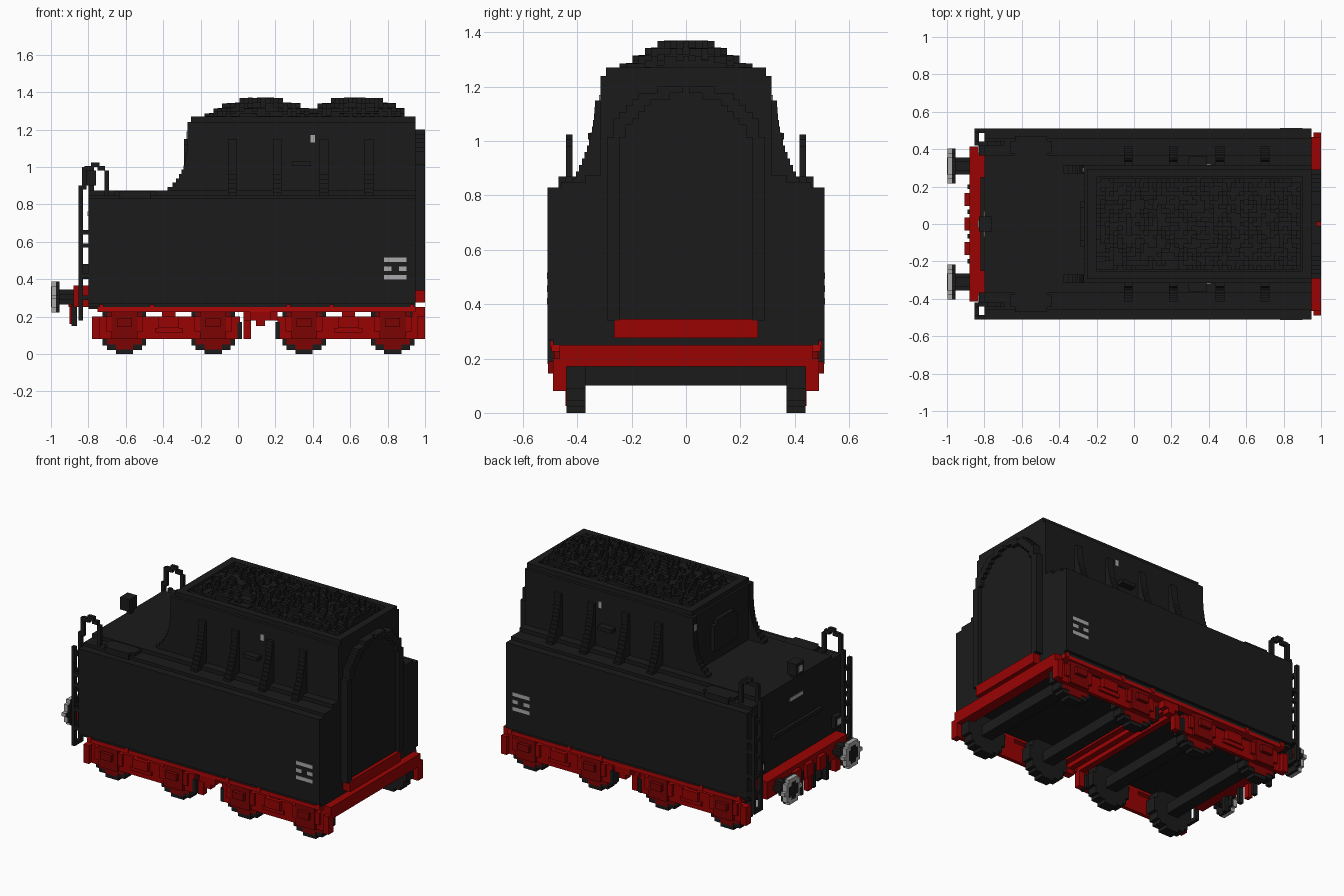
import bpy
import bmesh
import math
import random
from mathutils import Matrix, Vector

default_cube = bpy.data.objects.get("Cube")
if default_cube:
    bpy.data.objects.remove(default_cube)

STEP = 2 / 86  # size of one stair step
random.seed(4)


def make_material(name, colour):
    material = bpy.data.materials.new(name)
    material.use_nodes = True
    material.diffuse_color = (*colour, 1)
    shader = next(n for n in material.node_tree.nodes if n.type == "BSDF_PRINCIPLED")
    shader.inputs["Base Color"].default_value = (*colour, 1)
    shader.inputs["Roughness"].default_value = 0.8
    return material


BLACK = make_material("soot black", (0.011, 0.011, 0.011))
RED = make_material("frame red", (0.32, 0.001, 0.001))
BRIGHT_RED = make_material("bright red", (0.42, 0.002, 0.002))
DARK_RED = make_material("dark red", (0.2, 0.001, 0.001))
GREY = make_material("light grey", (0.4, 0.4, 0.4))


def box(x, y, z):
    """One block, given as three ranges."""
    return (x, y, z)


def around(centre, half):
    return (centre - half, centre + half)


def both_sides(blocks):
    """The blocks and their mirror images across y."""
    return blocks + [box(x, (-y[1], -y[0]), z) for x, y, z in blocks]


def build(name, material, blocks):
    """Join a list of blocks into one flat-shaded object."""
    bm = bmesh.new()
    for ranges in blocks:
        middle = Vector([(low + high) / 2 for low, high in ranges])
        size = [high - low for low, high in ranges]
        matrix = Matrix.Translation(middle) @ Matrix.Diagonal((*size, 1))
        bmesh.ops.create_cube(bm, size=1, matrix=matrix)
    mesh = bpy.data.meshes.new(name)
    bm.to_mesh(mesh)
    bm.free()
    mesh.materials.append(material)
    bpy.context.collection.objects.link(bpy.data.objects.new(name, mesh))


def rows(low, high):
    """Stair-step layers between two heights, with progress from 0 to 1."""
    count = max(1, round((high - low) / STEP))
    height = (high - low) / count
    for i in range(count):
        yield (low + i * height, low + (i + 1) * height), (i + 0.5) / count


def disc_rows(centre, radius):
    """Stepped circle: each layer's height range and half width."""
    for z, t in rows(centre - radius, centre + radius):
        half = radius * math.sqrt(1 - (2 * t - 1) ** 2)
        yield z, max(STEP, round(half / STEP) * STEP)


def arch_half(height, width, rise):
    """Half width of a round-topped outline, snapped to the stair steps."""
    bend = max(0, (height - 0.95) / rise)
    half = width * math.sqrt(max(0, 1 - bend ** 2))
    return max(0, (round(half / STEP - 0.5) + 0.5) * STEP)


# Water tank with a stepped shoulder
tank = (-0.8, 0.95)
build("water_tank", BLACK, [
    box(tank, around(0, 0.51), (0.27, 0.83)),
    box(tank, around(0, 0.46), (0.24, 0.85)),
    box(tank, around(0, 0.37), (0.83, 0.875))])
build("tank_lower_lip", BLACK, both_sides([box(tank, (0.45, 0.49), (0.25, 0.27))]))

# Coal bunker, rim and corner gussets
bunker = (-0.265, 0.95)
build("coal_bunker", BLACK, [box(bunker, around(0, 0.315), (0.85, 1.24))])
build("bunker_rim", BLACK, both_sides([box((-0.25, 0.95), (0.25, 0.295), (1.24, 1.27))])
      + [box(x, around(0, 0.25), (1.24, 1.27)) for x in ((-0.25, -0.2), (0.9, 0.95))])
build("bunker_gussets", BLACK, both_sides([
    box((-0.27 - 0.12 * (1 - t) ** 4, -0.2), (0.27, 0.315), z) for z, t in rows(0.87, 1.24)]))
build("bunker_door", BLACK, [box((-0.29, -0.26), around(0, 0.12), (0.95, 1.12)),
                             box((-0.29, -0.26), around(0, 0.09), (1.12, 1.15))])

# Tapered ribs down the bunker sides
ribs = []
for x in (-0.03, 0.21, 0.46, 0.7):
    ribs += [box(around(x, STEP), (0.3, 0.335 + 0.09 * (1 - t) ** 2), z)
             for z, t in rows(0.84, 1.15)]
build("bunker_ribs", BLACK, both_sides(ribs))
build("side_step", BLACK, both_sides([box(around(0.34, 0.05), (0.31, 0.36), (1.005, 1.03))]))

# Coal heaped in two mounds
coal = []
for i in range(47):
    for j in range(-10, 11):
        x, y = -0.19 + i * STEP, j * STEP
        across = max(0, 1 - (y / 0.25) ** 2)
        mound = max(max(0, 1 - ((x - c) / 0.32) ** 2) for c in (0.13, 0.64)) * across
        lump = random.choice((-1, 0, 0, 0, 1, 1))
        top = 1.25 + STEP * (round(0.1 * mound / STEP) + lump * (0.4 + 0.8 * mound))
        coal.append(box(around(x, STEP / 2), around(y, STEP / 2), (1.2, top)))
build("coal", BLACK, coal)

# Filler hatches on the tank shoulder
build("filler_hatches", BLACK, both_sides(
    [box(around(-0.55, 0.11), around(0.41, 0.035), (0.83, 0.87)),
     box(around(-0.55, 0.085), around(0.41, 0.06), (0.83, 0.87))]))

# Arched bulkhead on the cab end
arch = []
for z, t in rows(0.34, 1.2):
    height = sum(z) / 2
    outer, inner = arch_half(height, 0.29, 0.26), arch_half(height, 0.24, 0.22)
    arch += both_sides([box((0.94, 1), (inner, outer), z)])
    if inner > 0:
        arch.append(box((0.94, 1 - STEP), around(0, inner), z))
build("arched_bulkhead", BLACK, arch)
build("cab_end_sill", RED, [box((0.94, 1), around(0, 0.265), (0.275, 0.345))])
build("cab_end_beam", RED, [box((0.93, 1), around(0, 0.465), (0.17, 0.25))])

# Sole bars with small brackets
build("sole_bars", BRIGHT_RED, both_sides(
    [box((-0.75, 0.95), (0.44, 0.495), (0.225, 0.25))]
    + [box(around(x, STEP / 2), (0.47, 0.5), (0.235, 0.265))
       for x in (-0.73, -0.46, 0.27, 0.5, 0.93)]))

# Two bogies: frames, axle boxes, springs, wheels and axles
frames, boxes, springs, wheels, wheel_centres, axles = [], [], [], [], [], []
for middle, outward in ((-0.37, -1), (0.59, 1)):
    frames += both_sides([
        box(around(middle, 0.38), (0.44, 0.465), (0.08, 0.2)),
        box(around(middle, 0.035), (0.44, 0.465), (0.2, 0.23)),
        box(around(middle + outward * 0.39, 0.02), (0.44, 0.49), (0.08, 0.2))])
    springs += both_sides([
        box(around(middle, 0.055), (0.46, 0.49), (0.14, 0.2)),
        box(around(middle, 0.075), (0.46, 0.48), (0.115, 0.14))])
    for side in (-1, 1):
        x = middle + side * 0.237
        frames += both_sides([box(around(x, 0.1), (0.44, 0.48), (0.12, 0.2))])
        boxes += both_sides([
            box(around(x, 0.07), (0.44, 0.485), (0.08, 0.225)),
            box(around(x, 0.04), (0.44, 0.508), (0.145, 0.19))])
        wheels += both_sides([box(around(x, half), (0.37, 0.44), z)
                              for z, half in disc_rows(0.135, 0.135)])
        wheel_centres += both_sides([box(around(x, half), (0.43, 0.444), z)
                                     for z, half in disc_rows(0.135, 0.11)])
        axles.append(box(around(x, 0.04), around(0, 0.38), (0.1, 0.17)))
build("bogie_frames", RED, frames)
build("axle_boxes", DARK_RED, boxes)
build("springs", RED, springs)
build("wheels", BLACK, wheels)
build("wheel_centres", DARK_RED, wheel_centres)
build("axles", BLACK, axles)

# Cross members and hangers between the bogies
build("cross_members", RED, [box(around(x, 0.02), around(0, 0.44), (0.18, 0.24))
                             for x in (0.05, 0.12, 0.19)])
build("centre_hangers", RED, both_sides([
    box(around(0.05, 0.02), (0.42, 0.46), (0.08, 0.18)),
    box(around(0.12, 0.055), (0.44, 0.49), (0.18, 0.23)),
    box(around(0.12, 0.025), (0.44, 0.49), (0.15, 0.18))]))
build("bogie_links", BLACK, both_sides([
    box(around(x, 0.012), (0.41, 0.469), (0.08, 0.17)) for x in (0.01, 0.213)]))

# Buffer beam, coupling and hoses
build("buffer_beam", RED, [box((-0.88, -0.8), around(0, 0.415), (0.25, 0.365))])
build("coupling", RED, [box((-0.905, -0.86), around(y, 0.035), (0.25, 0.34))
                        for y in (-0.13, 0, 0.13)])
build("hoses", BLACK, both_sides([box((-0.89, -0.86), around(y, 0.012), (0.15, 0.3))
                                  for y in (0.065, 0.2)]))
build("coupling_hook", RED, [box((-0.9, -0.87), around(0, 0.02), (0.16, 0.26))])

# Buffers with a pale rim, a dark face and a dark back
shanks, rims = [], []
for z, half in disc_rows(0.305, 0.082):
    rims.append(box((-0.998, -0.972), around(0.31, half), z))
    shanks.append(box((-0.972, -0.955), around(0.31, half), z))
shanks += [box((-1, -0.98), around(0.31, half), z) for z, half in disc_rows(0.305, 0.055)]
shanks += [box((-0.97, -0.86), around(0.31, half), z) for z, half in disc_rows(0.305, 0.04)]
build("buffer_rims", GREY, both_sides(rims))
build("buffer_shanks_and_faces", BLACK, both_sides(shanks))

# Ladders and hooped grab rails at the buffer end
ladder_x = (-0.853, -0.83)
ladder = [box(ladder_x, around(0.43, STEP / 2), (0.18, 0.9)),
          box(ladder_x, around(0.498, STEP / 2), (0.18, 0.83))]
ladder += [box(ladder_x, (0.43, 0.5), z) for z, t in list(rows(0.18, 0.83))[::5]]
ladder += [box((-0.84, -0.79), around(0.498, STEP / 2), around(z, STEP / 2))
           for z in (0.3, 0.42, 0.58, 0.65)]
build("ladders", BLACK, both_sides(ladder))
rail_y = around(0.43, STEP / 2)
build("grab_rails", BLACK, both_sides([
    box((-0.835, -0.81), rail_y, (0.88, 1)), box((-0.82, -0.77), rail_y, (0.98, 1.005)),
    box((-0.785, -0.74), rail_y, (1, 1.025)), box((-0.75, -0.71), rail_y, (0.98, 1.005)),
    box((-0.715, -0.69), rail_y, (0.84, 0.98))]))

# Lamps and rail on the buffer end
build("lamps", BLACK, both_sides([box((-0.83, -0.79), around(0.4, 0.035), (0.4, 0.48))])
      + [box((-0.83, -0.76), around(0, 0.04), (0.9, 0.98)),
         box((-0.8, -0.77), around(0, 0.015), (0.86, 0.9))])
build("lamp_glasses", GREY, both_sides([
    box((-0.835, -0.83), around(0.4, 0.02), around(0.44, 0.02))])
    + [box((-0.835, -0.83), around(0, 0.02), around(0.94, 0.02))])
build("end_rails", BLACK, [box((-0.82, -0.79), around(0, 0.25), around(0.58, STEP / 2))])

# Thin painted plates
plates = [box(around(0.84, 0.06), (0.509, 0.512), around(z, 0.012)) for z in (0.41, 0.505)]
plates += [box(around(x, 0.02), (0.509, 0.512), around(0.457, 0.012)) for x in (0.8, 0.88)]
plates.append(box(around(0.4, 0.012), (0.314, 0.32), around(1.15, 0.02)))
build("side_plates", GREY, both_sides(plates))
build("end_plates", GREY, [
    box((-0.805, -0.799), around(0, 0.07), around(0.75, STEP / 2)),
    box((-0.276, -0.269), around(0.29, 0.012), around(1.17, 0.02))])
